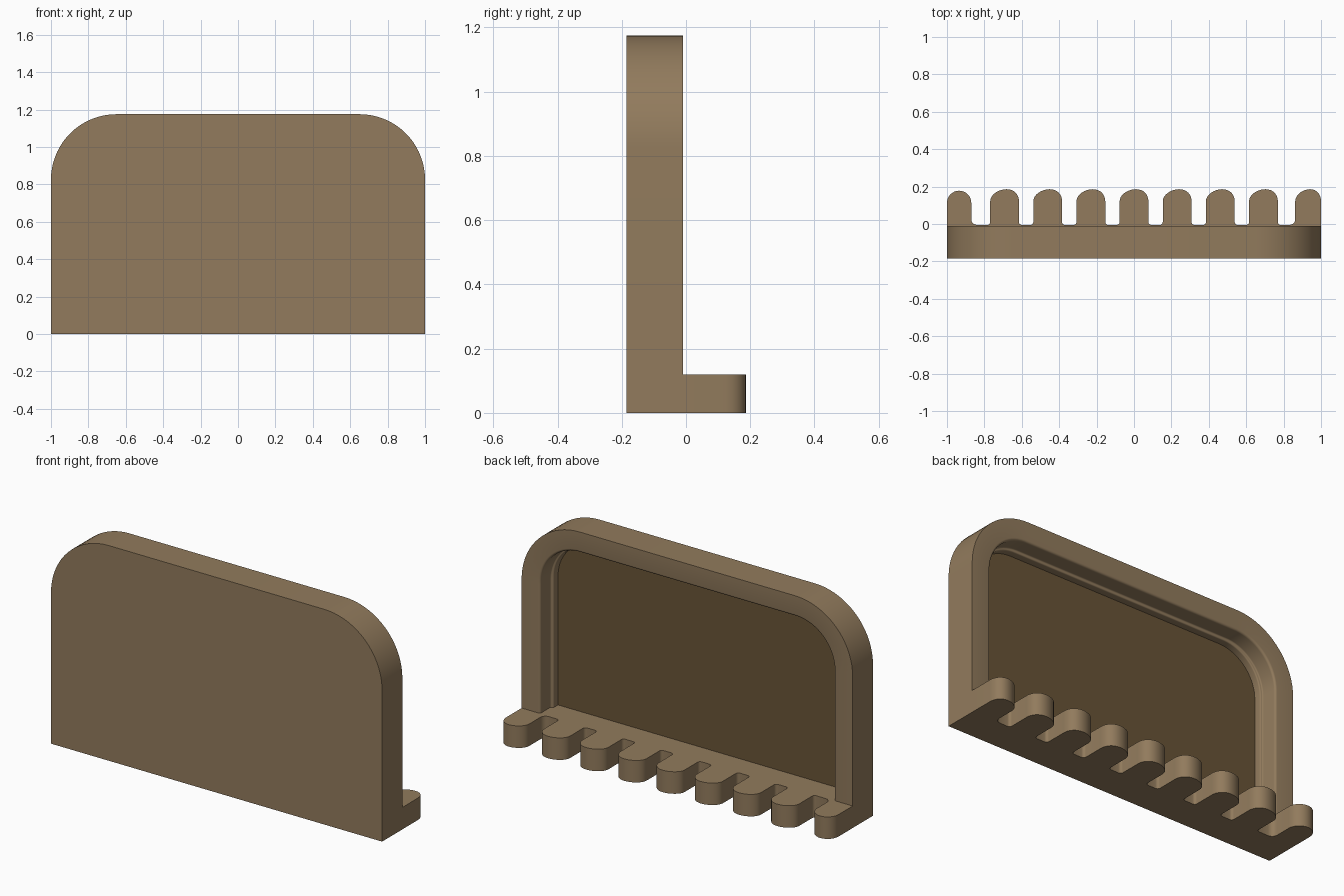
import bpy, bmesh, math

if "Cube" in bpy.data.objects:
    bpy.data.objects.remove(bpy.data.objects["Cube"])

TOP, RADIUS, FLOOR = 1.175, 0.35, 0.12
FRONT, BACK, PANEL = -0.185, -0.01, -0.143


def material(name, rgb):
    m = bpy.data.materials.new(name)
    m.diffuse_color = (*rgb, 1)
    m.use_nodes = True
    m.node_tree.nodes["Principled BSDF"].inputs["Base Color"].default_value = m.diffuse_color
    return m


brown = material("brown", (0.287, 0.198, 0.109))
dark_brown = material("dark brown", (0.141, 0.089, 0.038))


def finish(name, bm, mats):
    bmesh.ops.recalc_face_normals(bm, faces=bm.faces)
    mesh = bpy.data.meshes.new(name)
    bm.to_mesh(mesh)
    bm.free()
    for m in mats:
        mesh.materials.append(m)
    ob = bpy.data.objects.new(name, mesh)
    bpy.context.collection.objects.link(ob)
    bpy.ops.object.select_all(action='DESELECT')
    ob.select_set(True)
    bpy.context.view_layer.objects.active = ob
    bpy.ops.object.shade_smooth_by_angle(angle=math.radians(35))
    return ob


def arch(inset, y, n=18):
    """Arch outline from lower right over the top to lower left."""
    r, cx, cz = RADIUS - inset, 1 - RADIUS, TOP - RADIUS
    pts = [(1 - inset, y, 0)]
    for side, start in ((1, 0), (-1, math.pi / 2)):
        for i in range(n + 1):
            a = start + math.pi / 2 * i / n
            pts.append((side * cx + r * math.cos(a), y, cz + r * math.sin(a)))
    return pts + [(inset - 1, y, 0)]


def fillet(u, y, r, cove=False, n=4):
    """Quarter round in the rim section, turning into or out of the wall."""
    out = []
    for i in range(n + 1):
        s, c = math.sin(math.pi / 2 * i / n), math.cos(math.pi / 2 * i / n)
        out.append((u + r * (1 - c), y - r * s) if cove else (u + r * s, y - r * (1 - c)))
    return out


# Board: arched slab with a moulded rim around a recessed dark panel
section = [(0, FRONT), (0, BACK)]
section += fillet(0.10, BACK, 0.012)
section += fillet(0.112, -0.095, 0.0075, cove=True)
section += fillet(0.1195, -0.1025, 0.0075)[1:]
section += [(0.127, PANEL)]
bm = bmesh.new()
loops = [[bm.verts.new(p) for p in arch(u, y)] for u, y in section]
for a, b in zip(loops, loops[1:]):
    for i in range(len(a) - 1):
        bm.faces.new((a[i], a[i + 1], b[i + 1], b[i]))
bm.faces.new(loops[0])
panel = bm.faces.new(loops[-1])
panel.material_index = 1
bm.faces.new([l[0] for l in loops] + [l[-1] for l in reversed(loops)])
finish("board", bm, [brown, dark_brown])

# Comb shelf: rounded teeth separated by notches with filleted roots
teeth = [(-1.0, -0.87)]
teeth += [(c - 0.077, c + 0.077) for c in (-0.692 + 0.2307 * i for i in range(7))]
teeth += [(0.862, 1.0)]
ROOT = -0.005
outline = [(0.95, -0.15), (-0.95, -0.15), (-0.95, BACK), (-1.0, BACK)]
for k, (x0, x1) in enumerate(teeth):
    first, last = k == 0, k == len(teeth) - 1
    cx, w = (x0 + x1) / 2, (x1 - x0) / 2
    tip = 0.178 if first else 0.186
    skew = 0 if first else 0.01
    r0 = 0.03 if last else 0.015
    r1 = 0.03 if first else 0.015
    if not first:   # left root fillet
        for i in range(5):
            a = math.pi / 2 * i / 4
            outline.append((x0 - r0 + r0 * math.sin(a), ROOT + r0 * (1 - math.cos(a))))
    for i in range(17):   # rounded tip
        a = math.pi * (1 - i / 16)
        s = math.sin(a)
        outline.append((cx + w * math.cos(a) + skew * s * s, tip - 0.065 * (1 - s)))
    if not last:    # right root fillet
        for i in range(5):
            a = math.pi / 2 * i / 4
            outline.append((x1 + r1 * (1 - math.cos(a)), ROOT + r1 * (1 - math.sin(a))))
outline += [(1.0, BACK), (0.95, BACK)]

bm = bmesh.new()
base = bm.faces.new([bm.verts.new((x, y, 0)) for x, y in outline])
ext = bmesh.ops.extrude_face_region(bm, geom=[base], use_keep_orig=True)
bmesh.ops.translate(bm, vec=(0, 0, FLOOR),
                    verts=[v for v in ext["geom"] if isinstance(v, bmesh.types.BMVert)])
finish("comb_shelf", bm, [brown])
